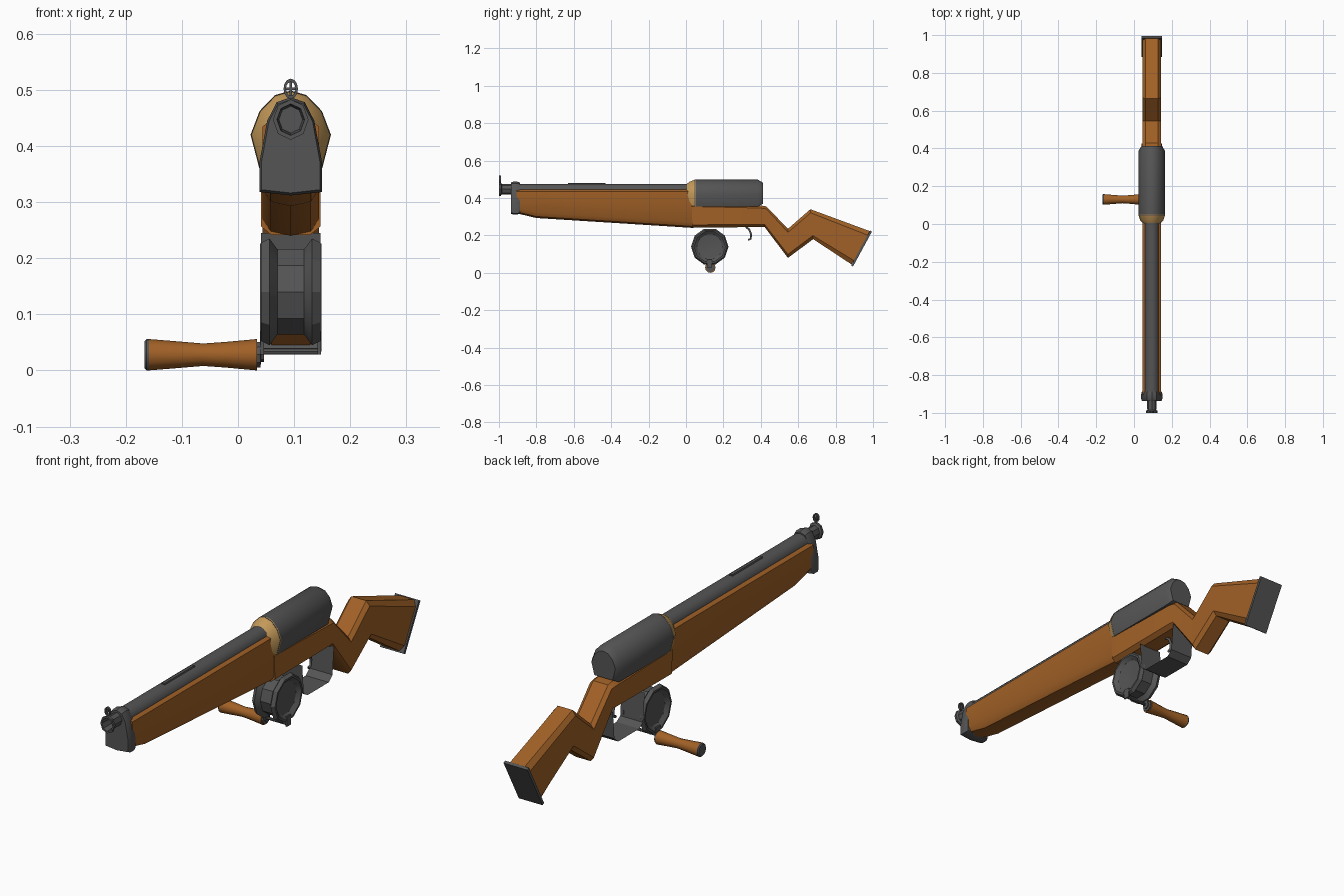
import bpy, bmesh, math

if "Cube" in bpy.data.objects:
    bpy.data.objects.remove(bpy.data.objects["Cube"])

CX = 0.094  # centre line of the gun


def material(name, rgb):
    m = bpy.data.materials.new(name)
    m.diffuse_color = (*rgb, 1)
    m.use_nodes = True
    m.node_tree.nodes["Principled BSDF"].inputs["Base Color"].default_value = m.diffuse_color
    return m


WOOD = material("wood", (0.36, 0.12, 0.02))
BRASS = material("brass", (0.55, 0.32, 0.10))
STEEL = material("steel", (0.09, 0.09, 0.09))


def finish(name, bm, mat, angle=35, closed=True):
    if closed:
        bmesh.ops.recalc_face_normals(bm, faces=bm.faces)
    me = bpy.data.meshes.new(name)
    bm.to_mesh(me)
    bm.free()
    ob = bpy.data.objects.new(name, me)
    bpy.context.collection.objects.link(ob)
    me.materials.append(mat)
    bpy.ops.object.select_all(action='DESELECT')
    ob.select_set(True)
    bpy.context.view_layer.objects.active = ob
    bpy.ops.object.shade_smooth_by_angle(angle=math.radians(angle))
    return ob


def loft(name, sections, mat, angle=35, loop=False):
    """Skin a list of equal-length closed rings of 3D points."""
    bm = bmesh.new()
    rings = [[bm.verts.new(p) for p in s] for s in sections]
    n = len(rings[0])
    pairs = list(zip(rings, rings[1:]))
    if loop:
        pairs.append((rings[-1], rings[0]))
    for a, b in pairs:
        for i in range(n):
            j = (i + 1) % n
            bm.faces.new((a[i], a[j], b[j], b[i]))
    if not loop:
        bm.faces.new(rings[0])
        bm.faces.new(rings[-1])
    return finish(name, bm, mat, angle)


def mirrored(y, half):
    """Ring across the gun from a half outline (offset from centre, z), top to bottom."""
    right = [(CX + x, y, z) for x, z in half]
    left = [(CX - x, y, z) for x, z in reversed(half) if x > 0]
    return right + left


def turned(name, profile, axis, centre, n, mat, angle=35, loop=False, rot=0.0, sx=1.0):
    """Lathe (position, radius) pairs round the x or y axis."""
    out = []
    for t, r in profile:
        ring = []
        for i in range(n):
            a = rot + math.tau * i / n
            c, s = r * math.cos(a) * sx, r * math.sin(a)
            ring.append((t, centre[0] + c, centre[1] + s) if axis == 'x'
                        else (centre[0] + c, t, centre[1] + s))
        out.append(ring)
    return loft(name, out, mat, angle, loop)


# wooden fore-end, tapering towards the muzzle
def fore(y, b):
    return mirrored(y, [(.03, .45), (.05, .435), (.05, b + .03), (.036, b + .008), (0, b)])


loft("fore_end", [fore(-.905, .318), fore(-.80, .293), fore(.04, .240)], WOOD, 40)

# barrel along the top of the fore-end
turned("barrel", [(-.93, .039), (.06, .039)], 'y', (CX, .437), 12, STEEL, 40)
loft("rear_sight_rib", [mirrored(y, [(.006, .48), (.01, .465)]) for y in (-.63, -.43)], STEEL)

# front band around barrel and fore-end
band = [(0, .487), (.025, .478), (.042, .445), (.056, .37), (.056, .318), (0, .312)]
small = [(x * .93, .40 + (z - .40) * .95) for x, z in band]
loft("front_band", [mirrored(-.936, small), mirrored(-.925, band), mirrored(-.90, band),
                    mirrored(-.888, small)], STEEL, 30)

# flared muzzle with a bore
turned("muzzle", [(-.92, .028), (-.985, .027), (-.99, .036), (-1, .036), (-1, .028), (-.95, .024)],
       'y', (CX, .447), 8, STEEL, 30, sx=.88)

# ring sight with cross pins
turned("sight_ring", [(-1, .018), (-.99, .018), (-.99, .012), (-1, .012)], 'y', (CX, .502),
       12, STEEL, 30, loop=True, sx=.72)
for k, (hx, hz) in enumerate([(.010, .002), (.002, .014)]):
    ring = [(-hx, -hz), (hx, -hz), (hx, hz), (-hx, hz)]
    loft(f"sight_pin_{k}", [[(CX + x, y, .502 + z) for x, z in ring] for y in (-.997, -.993)], STEEL)

# receiver cover and brass collar
cover = [(0, .498), (.028, .490), (.055, .462), (.071, .42), (.054, .355)]


def scaled(k, z0=.42):
    return [(x * k, z0 + (z - z0) * k) for x, z in cover]


loft("receiver_cover", [mirrored(.045, cover), mirrored(.385, cover), mirrored(.412, scaled(.78))],
     STEEL, 40)
loft("brass_collar", [mirrored(0, scaled(.62, .43)), mirrored(.02, scaled(.86)),
                      mirrored(.05, scaled(1.01))], BRASS, 40)


# wooden receiver bed, wrist and butt, swept through (top, bottom) pairs
def slab(top, bottom, w):
    ring = []
    for x, t in [(.034, 0), (w, .12), (w, .88), (.034, 1), (-.034, 1), (-w, .88), (-w, .12), (-.034, 0)]:
        ring.append((CX + x, top[0] + (bottom[0] - top[0]) * t, top[1] + (bottom[1] - top[1]) * t))
    return ring


loft("stock", [slab((.03, .37), (.035, .241), .053), slab((.40, .36), (.40, .245), .053),
               slab((.43, .355), (.42, .245), .05), slab((.545, .235), (.545, .08), .049),
               slab((.665, .34), (.68, .18), .049), slab((.985, .222), (.885, .045), .049)], WOOD, 35)

# butt plate on the slanted end
plate = [(.984, .226), (.994, .220), (.893, .034), (.883, .040)]
loft("butt_plate", [[(CX + x, y, z) for y, z in plate] for x in (-.055, .055)], STEEL)

# hooked trigger
bm_path = [(.32, .245), (.338, .232), (.348, .205), (.346, .182), (.332, .176)]
cu = bpy.data.curves.new("trigger", 'CURVE')
cu.dimensions = '3D'
cu.bevel_depth = .006
cu.bevel_resolution = 1
cu.use_fill_caps = True
sp = cu.splines.new('POLY')
sp.points.add(len(bm_path) - 1)
for p, (y, z) in zip(sp.points, bm_path):
    p.co = (CX, y, z, 1)
cu.materials.append(STEEL)
bpy.context.collection.objects.link(bpy.data.objects.new("trigger", cu))

# wide, paper-thin trigger guard
bm = bmesh.new()
rows = [[bm.verts.new((CX + x, y, z)) for x in (-.053, .053)]
        for y, z in [(.215, .245), (.225, .125), (.25, .108), (.39, .108), (.415, .13), (.425, .245)]]
for a, b in zip(rows, rows[1:]):
    bm.faces.new((a[0], a[1], b[1], b[0]))
finish("trigger_guard", bm, STEEL, 30, closed=False)

# winding drum below the receiver, with dished faces
turned("winding_drum", [(.060, .02), (.055, .068), (.041, .084), (.041, .092), (.056, .100), (.070, .080),
                        (.118, .080), (.132, .100), (.147, .092), (.147, .084), (.133, .068), (.128, .02)],
       'x', (.127, .14), 10, STEEL, 30)

# crank axle and turned grip
turned("crank_axle", [(.03, .006), (.147, .006)], 'x', (.125, .034), 8, STEEL)
turned("crank_collar", [(.032, .024), (.040, .024), (.041, .014), (.046, .014)], 'x', (.13, .028), 10, STEEL)
turned("crank_grip", [(-.16, .028), (-.11, .024), (-.062, .020), (-.02, .023), (.034, .028)],
       'x', (.13, .028), 12, WOOD, 40)
turned("crank_end_cap", [(-.167, .024), (-.163, .028), (-.159, .028)], 'x', (.13, .028), 12, STEEL, 30)

# arm from drum rim to crank
for k, x in enumerate((.043, .145)):
    arm = [(.112, .07), (.140, .07), (.140, .028), (.112, .028)]
    loft(f"crank_arm_{k}", [[(x + d, y, z) for y, z in arm] for d in (-.003, .003)], STEEL)
